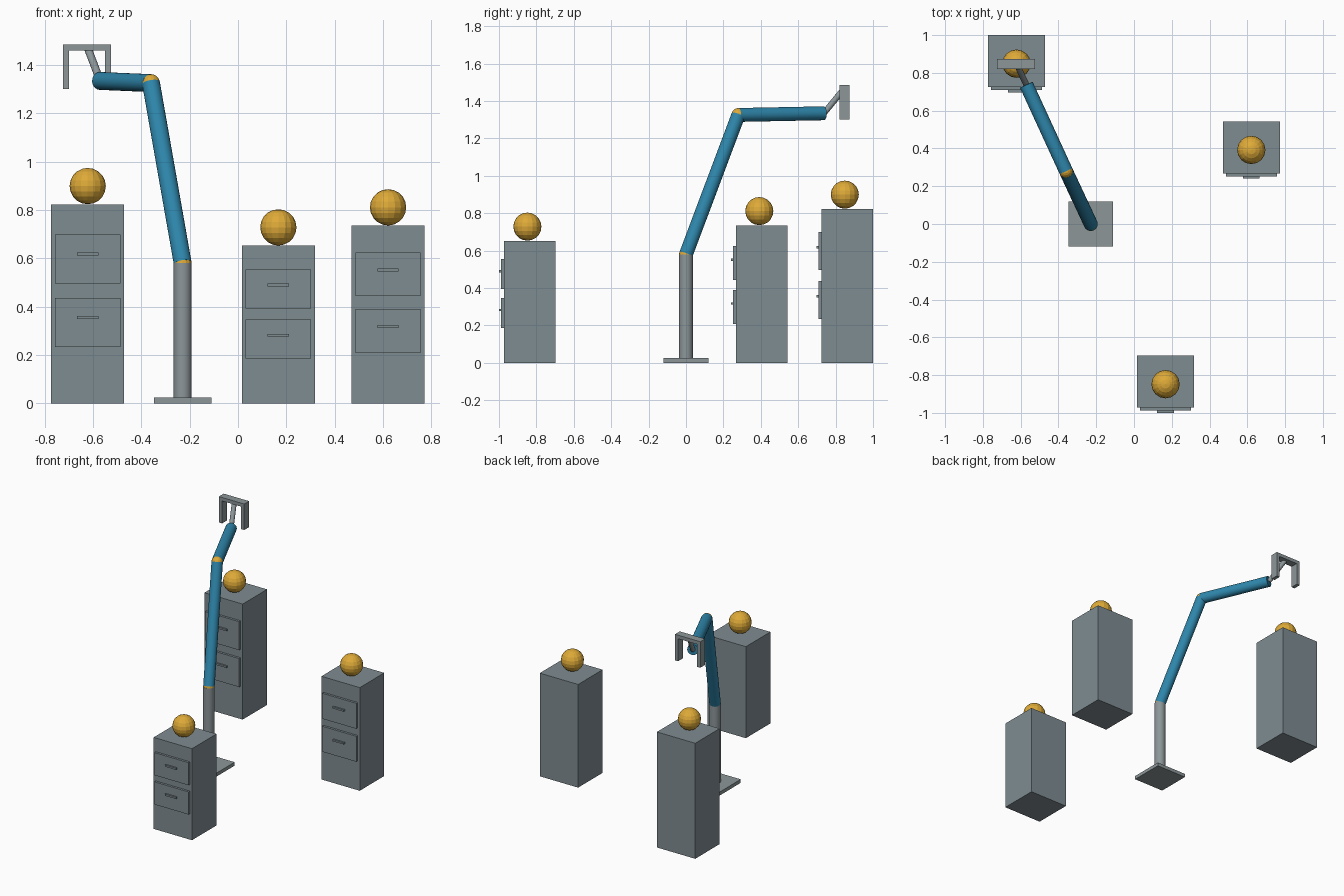
import bpy
from mathutils import Vector

if "Cube" in bpy.data.objects:
    bpy.data.objects.remove(bpy.data.objects["Cube"])


def material(name, rgb):
    """Flat colour given as sRGB 0-255, stored as linear."""
    m = bpy.data.materials.new(name)
    lin = [((c / 255 + 0.055) / 1.055) ** 2.4 for c in rgb]
    m.diffuse_color = (*lin, 1)
    m.use_nodes = True
    m.node_tree.nodes["Principled BSDF"].inputs["Base Color"].default_value = m.diffuse_color
    return m


CABINET = material("cabinet grey", (127, 140, 145))
METAL = material("metal grey", (140, 150, 153))
BLUE = material("arm blue", (46, 134, 171))
GOLD = material("gold", (222, 170, 56))


def finish(name, mat):
    o = bpy.context.object
    o.name = name
    o.data.materials.append(mat)
    return o


def box(name, mat, x, y, z):
    """Box from (min, max) pairs along each axis."""
    bpy.ops.mesh.primitive_cube_add(size=1, location=[(a + b) / 2 for a, b in (x, y, z)])
    o = finish(name, mat)
    o.scale = [b - a for a, b in (x, y, z)]
    return o


def rod(name, mat, start, end, radius):
    """Cylinder between two points."""
    a, b = Vector(start), Vector(end)
    bpy.ops.mesh.primitive_cylinder_add(vertices=32, radius=radius, depth=(b - a).length,
                                        location=(a + b) / 2)
    o = finish(name, mat)
    o.rotation_euler = (b - a).to_track_quat('Z', 'Y').to_euler()
    bpy.ops.object.shade_smooth_by_angle()
    return o


def ball(name, mat, centre, radius):
    bpy.ops.mesh.primitive_uv_sphere_add(segments=16, ring_count=10, radius=radius, location=centre)
    return finish(name, mat)


# Cabinets, each with two drawers, handles and a ball on top
def cabinet(tag, x, front, h):
    box(f"{tag}_cabinet", CABINET, (x - 0.151, x + 0.151), (front, front + 0.275), (0, h))
    for level, zc, zh in (("upper", 0.7265, 0.75), ("lower", 0.407, 0.432)):
        box(f"{tag}_{level}_drawer", CABINET, (x - 0.135, x + 0.135),
            (front - 0.016, front), ((zc - 0.1235) * h, (zc + 0.1235) * h))
        box(f"{tag}_{level}_handle", CABINET, (x - 0.044, x + 0.044),
            (front - 0.028, front - 0.016), (zh * h - 0.006, zh * h + 0.006))
    ball(f"{tag}_ball", GOLD, (x, front + 0.124, h + 0.076), 0.075)


cabinet("left", -0.622, 0.725, 0.823)
cabinet("middle", 0.167, -0.972, 0.652)
cabinet("right", 0.621, 0.268, 0.735)

# Robot arm: base, post, joints and two arm segments
R = 0.037
shoulder, elbow, wrist = (-0.229, 0, 0.58), (-0.36, 0.28, 1.325), (-0.57, 0.737, 1.334)
box("arm_base", METAL, (-0.348, -0.11), (-0.119, 0.119), (0, 0.025))
rod("arm_post", METAL, (-0.229, 0, 0.02), shoulder, R)
rod("upper_arm", BLUE, shoulder, elbow, R)
rod("forearm", BLUE, elbow, wrist, R)
ball("shoulder_joint", GOLD, shoulder, R)
ball("elbow_joint", GOLD, elbow, R)

# Gripper: thin wrist rod, crossbar and two fingers
GX, GY = -0.625, (0.82, 0.874)
rod("wrist_rod", METAL, wrist, (-0.62, 0.845, 1.465), 0.016)
box("gripper_bar", METAL, (GX - 0.1, GX + 0.1), GY, (1.46, 1.485))
for side, s in (("left", -1), ("right", 1)):
    xs = sorted((GX + s * 0.1, GX + s * 0.075))
    box(f"{side}_finger", METAL, xs, GY, (1.3, 1.485))
